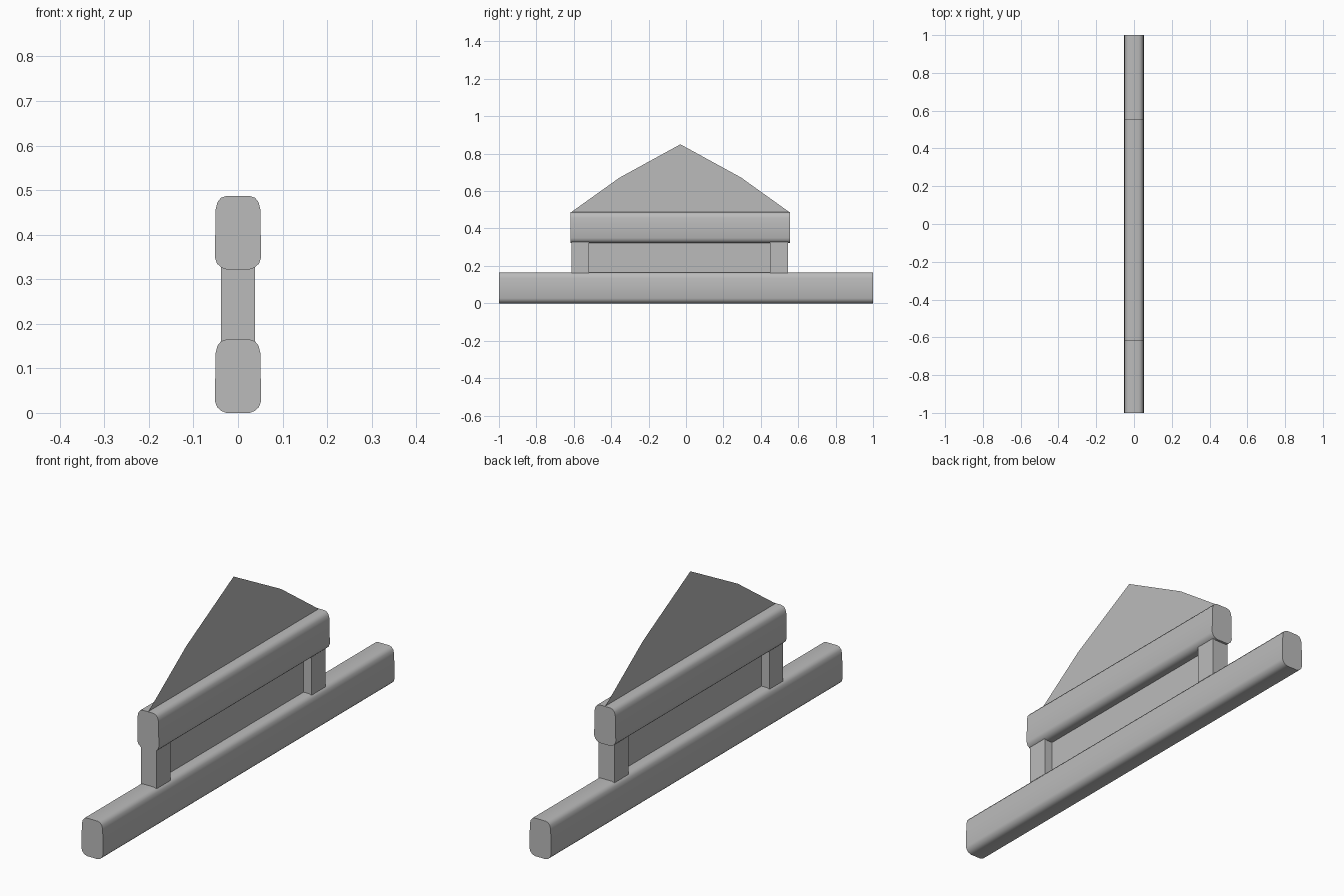
import bpy
import bmesh

cube = bpy.data.objects.get("Cube")
if cube:
    bpy.data.objects.remove(cube, do_unlink=True)

# Single plain grey
GREY = (0.5, 0.5, 0.5, 1)
grey = bpy.data.materials.new("plain_grey")
grey.use_nodes = True
grey.diffuse_color = GREY
grey.node_tree.nodes["Principled BSDF"].inputs["Base Color"].default_value = GREY


def make_part(name, outline, depth=None):
    """Face from an outline, optionally extruded along y."""
    bm = bmesh.new()
    face = bm.faces.new([bm.verts.new(p) for p in outline])
    if depth:
        result = bmesh.ops.extrude_face_region(bm, geom=[face])
        moved = [v for v in result["geom"] if isinstance(v, bmesh.types.BMVert)]
        bmesh.ops.translate(bm, verts=moved, vec=(0, depth, 0))
        bmesh.ops.recalc_face_normals(bm, faces=bm.faces)
    mesh = bpy.data.meshes.new(name)
    bm.to_mesh(mesh)
    bm.free()
    mesh.materials.append(grey)
    obj = bpy.data.objects.new(name, mesh)
    bpy.context.collection.objects.link(obj)
    return obj


def beam(name, y0, y1, z):
    """Long bar with softened edges and slightly tapered sides."""
    half = [(0.026, 0), (0.037, 0.004), (0.047, 0.013), (0.052, 0.027),
            (0.050, 0.135), (0.046, 0.151), (0.038, 0.161), (0.026, 0.165)]
    ring = half + [(-x, h) for x, h in reversed(half)]
    obj = make_part(name, [(x, y0, z + h) for x, h in ring], y1 - y0)
    bpy.ops.object.select_all(action="DESELECT")
    obj.select_set(True)
    bpy.context.view_layer.objects.active = obj
    bpy.ops.object.shade_smooth_by_angle(angle=0.6)


def post(name, y0, y1):
    w, low, high = 0.038, 0.155, 0.335
    make_part(name, [(-w, y0, low), (w, y0, low), (w, y0, high), (-w, y0, high)], y1 - y0)


def sheet(name, outline):
    """Flat sheet in the middle plane."""
    make_part(name, [(0, y, z) for y, z in outline])


# Beams
beam("base_beam", -1, 1, 0)
beam("upper_beam", -0.617, 0.556, 0.322)

# Posts between the beams
post("front_post", -0.613, -0.518)
post("back_post", 0.45, 0.546)

# Infill panel and peaked crest
sheet("infill_panel", [(-0.53, 0.15), (0.46, 0.15), (0.46, 0.34), (-0.53, 0.34)])
sheet("peaked_crest", [(-0.617, 0.485), (0.556, 0.485), (0.295, 0.672),
                       (-0.03, 0.85), (-0.355, 0.672)])
